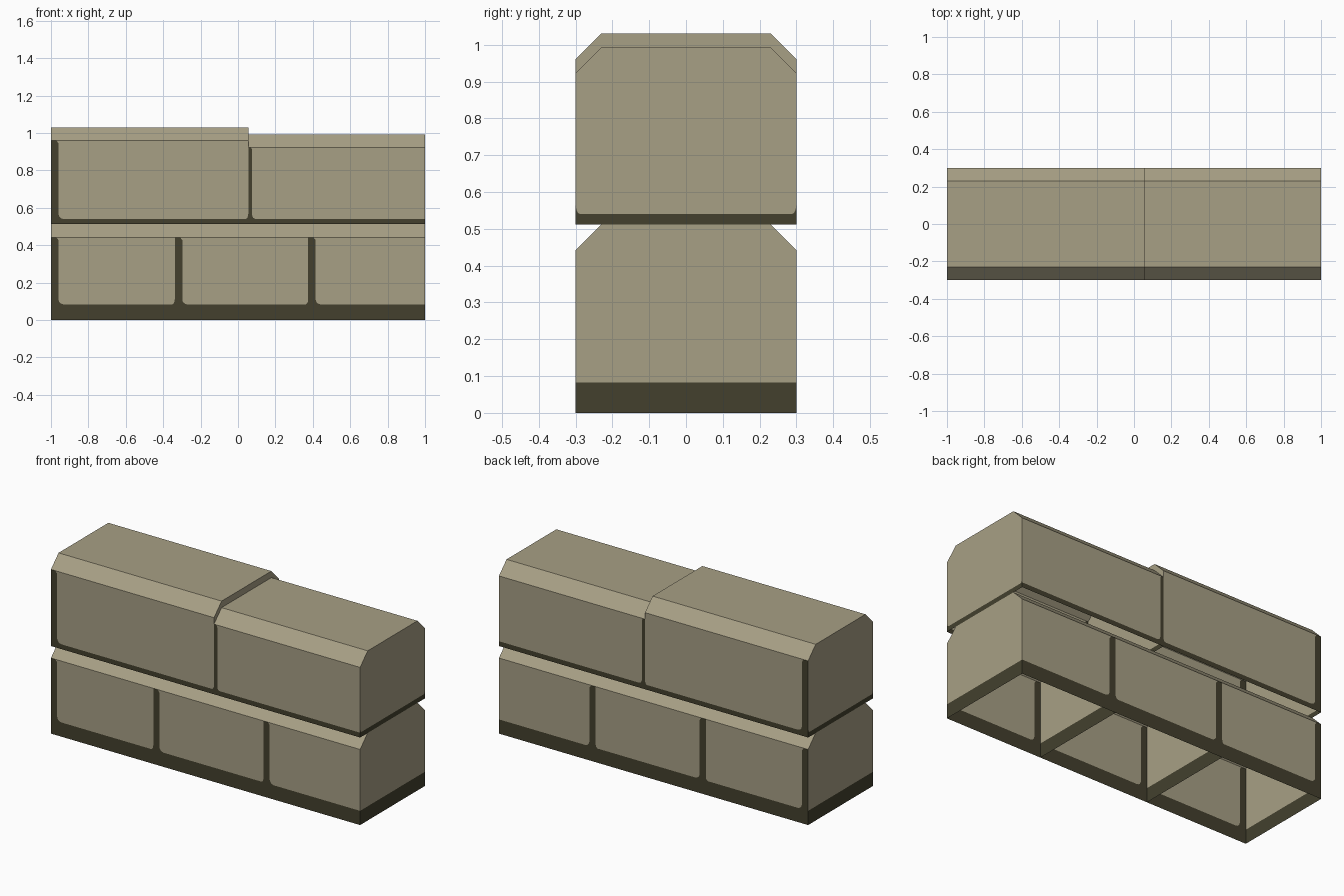
import bpy, bmesh, math

cube = bpy.data.objects.get("Cube")
if cube:
    bpy.data.objects.remove(cube, do_unlink=True)


def make_material(name, rgb):
    mat = bpy.data.materials.new(name)
    mat.use_nodes = True
    color = (*rgb, 1.0)
    mat.diffuse_color = color
    bsdf = mat.node_tree.nodes["Principled BSDF"]
    bsdf.inputs["Base Color"].default_value = color
    bsdf.inputs["Roughness"].default_value = 0.9
    return mat


STONE = make_material("sandy stone", (0.39, 0.35, 0.235))
JOINT = make_material("dark joint", (0.056, 0.051, 0.027))

HALF = 0.30      # half depth of a block
BEVEL = 0.07     # sloped top edges


def corner(x, z, rx, rz, side):
    """Rounded lower corner of a panel, from its upright side to its base."""
    steps = [i * math.pi / 8 for i in range(5)]
    return [(x + side * rx * (1 - math.cos(a)), z + rz * (1 - math.sin(a)))
            for a in steps]


def block(name, x0, x1, z0, z1, base, stripe, radius, right_round, cap_round):
    bm = bmesh.new()
    shoulder = z1 - BEVEL
    floor = z0 + base

    def add(points, material):
        face = bm.faces.new([bm.verts.new(p) for p in points])
        face.material_index = material

    # Front and back walls: stone panel in a dark L-shaped joint
    edge = x0 + stripe
    path = [(edge - stripe * 0.3, shoulder), (edge, shoulder - 0.015)]
    path += corner(edge, floor, radius, radius, 1)
    if right_round:
        path += corner(x1, floor, radius / 2, radius, -1)[::-1]
    else:
        path.append((x1, floor))
    for y in (-HALF, HALF):
        add([(x, y, z) for x, z in path + [(x1, shoulder)]], 0)
        joint = [(x0, shoulder), (x0, z0), (x1, z0)] + path[::-1]
        add([(x, y, z) for x, z in joint], 1)

    # End walls with a dark base strip
    if cap_round:
        rise = (corner(-HALF, floor, 0.012, 0.03, 1)
                + corner(HALF, floor, 0.012, 0.03, -1)[::-1])
    else:
        rise = [(-HALF, floor), (HALF, floor)]
    flat = HALF - BEVEL
    roof = [(HALF, shoulder), (flat, z1), (-flat, z1), (-HALF, shoulder)]
    for x in (x0, x1):
        add([(x, y, z) for y, z in rise + roof], 0)
        add([(x, y, z) for y, z in [(HALF, z0), (-HALF, z0)] + rise], 1)

    # Sloped edges and top, the underside stays open
    for (ya, za), (yb, zb) in zip(roof, roof[1:]):
        add([(x0, ya, za), (x1, ya, za), (x1, yb, zb), (x0, yb, zb)], 0)

    bmesh.ops.remove_doubles(bm, verts=bm.verts, dist=0.0005)
    bmesh.ops.recalc_face_normals(bm, faces=bm.faces)
    mesh = bpy.data.meshes.new(name)
    bm.to_mesh(mesh)
    bm.free()
    mesh.materials.append(STONE)
    mesh.materials.append(JOINT)
    obj = bpy.data.objects.new(name, mesh)
    bpy.context.collection.objects.link(obj)


# Lower course of three blocks
joints = [-1.0, -0.338, 0.375, 1.0]
for label, x0, x1 in zip(("right", "middle", "left"), joints, joints[1:]):
    block("lower_block_" + label, x0, x1, 0.0, 0.512,
          0.083, 0.04, 0.028, x1 < 1, False)

# Upper course of two blocks, one slightly shorter
block("upper_block_right", -1.0, 0.055, 0.512, 1.03, 0.028, 0.04, 0.028, True, True)
block("upper_block_left", 0.055, 1.0, 0.512, 0.992, 0.028, 0.021, 0.02, False, True)
